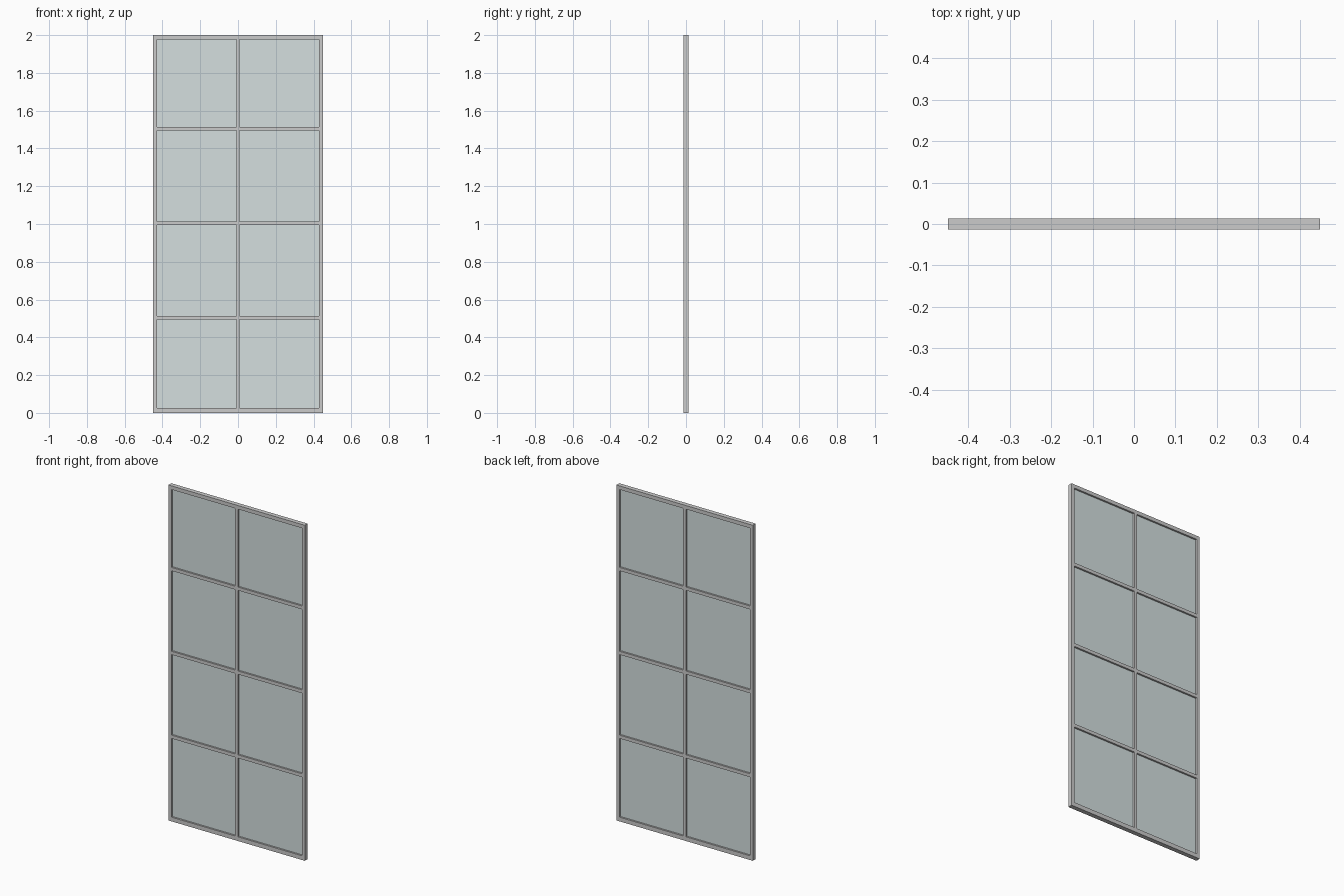
import bpy

if "Cube" in bpy.data.objects:
    bpy.data.objects.remove(bpy.data.objects["Cube"])

W, H, D = 0.45, 2.0, 0.027      # half width, height, depth
STILE, RAIL, BAR = 0.02, 0.022, 0.02


def box(name, x0, x1, y0, y1, z0, z1):
    bpy.ops.mesh.primitive_cube_add(
        size=1, location=((x0 + x1) / 2, (y0 + y1) / 2, (z0 + z1) / 2))
    ob = bpy.context.object
    ob.name = name
    ob.scale = (x1 - x0, y1 - y0, z1 - z0)
    bpy.ops.object.transform_apply(location=False, rotation=False, scale=True)
    return ob


glass = bpy.data.materials.new("glass")
glass.diffuse_color = (0.66, 0.74, 0.74, 1)
glass.use_nodes = True
glass.node_tree.nodes["Principled BSDF"].inputs["Base Color"].default_value = glass.diffuse_color

y = D / 2
inner = W - STILE

# Outer frame
box("left_stile", -W, -inner, -y, y, 0, H)
box("right_stile", inner, W, -y, y, 0, H)
box("bottom_rail", -inner, inner, -y, y, 0, 0.025)
box("top_rail", -inner, inner, -y, y, H - RAIL, H)

# Cross bars between the stiles
bars = [0.504, 1.004, 1.504]
for i, z in enumerate(bars):
    box(f"cross_bar_{i + 1}", -inner, inner, -y, y, z - BAR / 2, z + BAR / 2)

# Upright centre bars and glass panes, row by row
edges = [0.015] + bars + [H - RAIL + 0.01]
for i, (a, b) in enumerate(zip(edges, edges[1:])):
    z0, z1 = a + BAR / 2, b - BAR / 2
    box(f"centre_bar_{i + 1}", -0.009, 0.009, -y, y, z0, z1)
    for side, x0, x1 in (("left", -inner, -0.009), ("right", 0.009, inner)):
        pane = box(f"{side}_pane_{i + 1}", x0, x1, -0.003, 0.003, z0, z1)
        pane.data.materials.append(glass)
